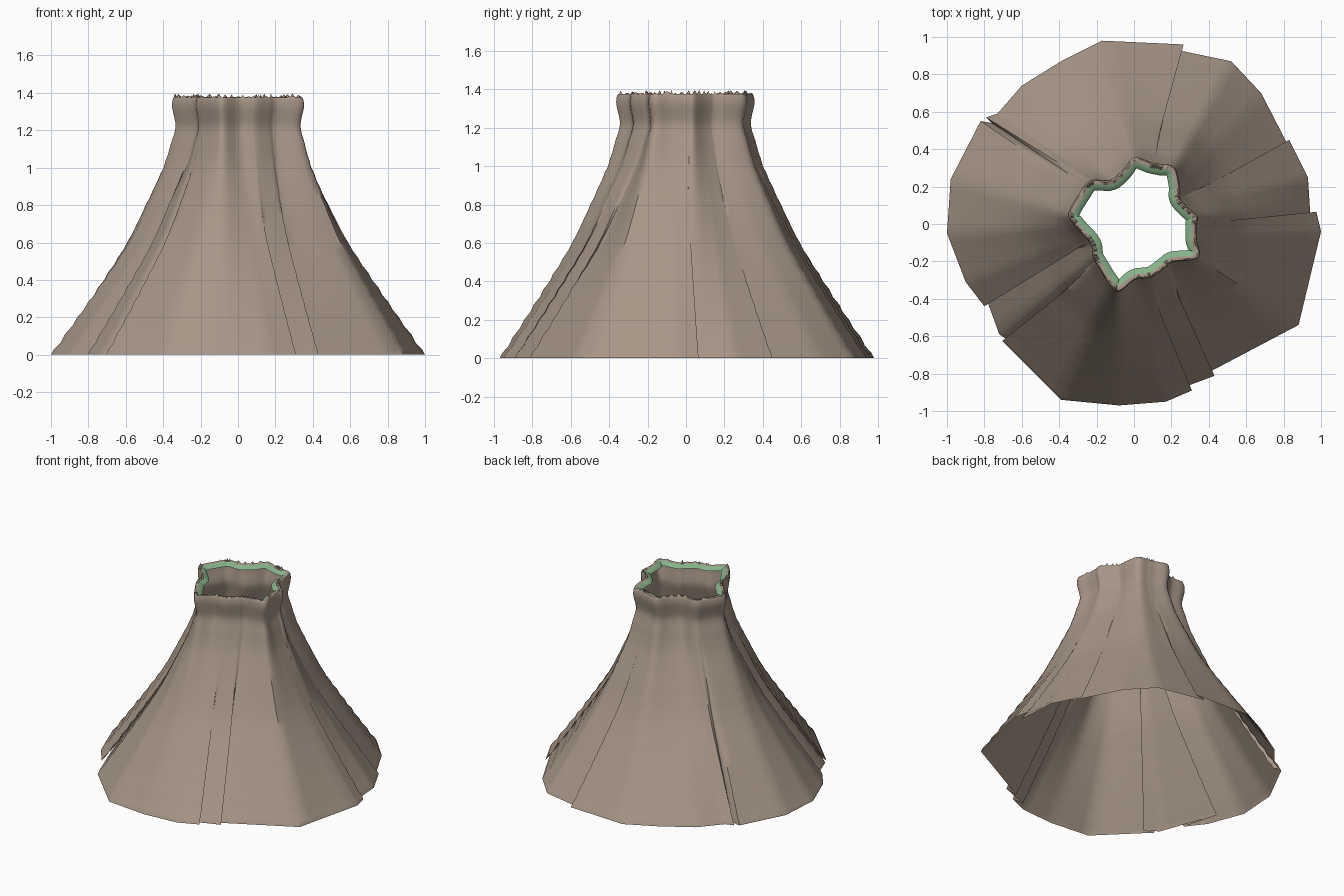
import bpy, math, random
from mathutils import Vector

if "Cube" in bpy.data.objects:
    bpy.data.objects.remove(bpy.data.objects["Cube"])

random.seed(4)

# hem point (x, y) paired with waist point (x, y), counter-clockwise from the right side;
# steps backwards along the hem are the folded-under pleats
PAIRS = [
    (1.0, -.04, .325, -.08), (.975, .065, .325, .0), (.95, -.03, .33, .02), (.94, .09, .325, .045),
    (.93, .25, .275, .09), (.83, .45, .245, .125), (.85, .37, .235, .15), (.68, .70, .235, .21),
    (.52, .87, .21, .295), (.28, .92, .14, .31), (.18, .94, .115, .315), (.265, .96, .09, .32),
    (-.17, .98, .0, .345), (-.39, .87, -.06, .28), (-.60, .74, -.12, .23), (-.73, .59, -.20, .23),
    (-.79, .57, -.235, .222), (-.76, .54, -.255, .205), (-.82, .55, -.27, .18), (-.98, .24, -.34, .06),
    (-1.0, -.05, -.315, .0), (-.90, -.31, -.26, -.06), (-.80, -.44, -.235, -.09), (-.87, -.18, -.22, -.12),
    (-.72, -.59, -.215, -.165), (-.63, -.65, -.205, -.19), (-.705, -.625, -.19, -.215), (-.39, -.94, -.13, -.31),
    (-.08, -.97, -.08, -.352), (.17, -.95, .0, -.292), (.31, -.89, .06, -.282), (.22, -.89, .10, -.272),
    (.43, -.812, .165, -.225), (.33, -.83, .205, -.197), (.88, -.54, .335, -.175),
]
# height, flare towards hem, scale of the section
PROFILE = [(0, 1, 1), (.2, .79, 1), (.4, .585, 1), (.6, .39, 1), (.8, .235, 1), (1.0, .09, 1),
           (1.1, .04, 1), (1.2, .0, .985), (1.25, .0, .985), (1.32, .0, 1.03), (1.36, .0, 1.025), (1.38, .0, 1.0)]
SUB = 5


def catmull(a, b, c, d, t):
    return 0.5 * (2 * b + (c - a) * t + (2 * a - 5 * b + 4 * c - d) * t * t + (3 * b - a - 3 * c + d) * t ** 3)


def material(name, col):
    m = bpy.data.materials.new(name)
    m.diffuse_color = (*col, 1)
    m.use_nodes = True
    m.node_tree.nodes["Principled BSDF"].inputs["Base Color"].default_value = m.diffuse_color
    return m


def loft(name, rings, mat):
    n = len(rings[0])
    verts = [v for r in rings for v in r]
    faces = [(k * n + i, k * n + (i + 1) % n, (k + 1) * n + (i + 1) % n, (k + 1) * n + i)
             for k in range(len(rings) - 1) for i in range(n)]
    me = bpy.data.meshes.new(name)
    me.from_pydata(verts, [], faces)
    me.materials.append(mat)
    ob = bpy.data.objects.new(name, me)
    bpy.context.collection.objects.link(ob)
    bpy.ops.object.select_all(action='DESELECT')
    ob.select_set(True)
    bpy.context.view_layer.objects.active = ob
    bpy.ops.object.shade_smooth_by_angle(angle=math.radians(40))
    return ob


# straight-sided hem outline and rounded waist outline, same point count
hem, waist = [], []
N = len(PAIRS)
for i in range(N):
    P = [PAIRS[(i + k) % N] for k in (-1, 0, 1, 2)]
    for s in range(SUB):
        t = s / SUB
        hem.append(Vector(P[1][:2]).lerp(Vector(P[2][:2]), t))
        waist.append(catmull(*[Vector(p[2:]) for p in P], t))
M = len(waist)


def ring(z, flare, scale):
    pts = [w.lerp(h, flare) * scale for h, w in zip(hem, waist)]
    return [(p.x, p.y, z) for p in pts]


def rim(z, inset, jag=0.0):
    """Waist outline moved inwards by an even distance, with random small teeth."""
    out = []
    for i, w in enumerate(waist):
        d = (waist[(i + 3) % M] - waist[i - 3]).normalized()
        tooth = random.uniform(0, jag) if i % 3 == 0 else 0
        out.append((w.x - d.y * inset, w.y + d.x * inset, z + tooth))
    return out


# skirt levels, with faint horizontal ripples in the cloth
levels = []
for j in range(len(PROFILE) - 1):
    Q = [Vector(PROFILE[min(max(j + k, 0), len(PROFILE) - 1)]) for k in (-1, 0, 1, 2)]
    steps = 5 if PROFILE[j][0] < 1.0 else 3
    for s in range(steps):
        z, f, c = catmull(*Q, s / steps)
        if 0 < z < 1.15:
            c += .005 * math.sin(z * 2 * math.pi / .085)
        levels.append((z, f, c))

brown = material("taupe cloth", (.386, .305, .242))
green = material("green lining", (.242, .445, .254))

# skirt with waistband and ragged rim turned inwards
loft("skirt", [ring(*l) for l in levels] + [rim(1.376, .004, .022), rim(1.374, .018)], brown)

# green strip inside the rim
loft("waist_lining", [rim(1.374, .018), rim(1.368, .036), rim(1.352, .05)], green)
